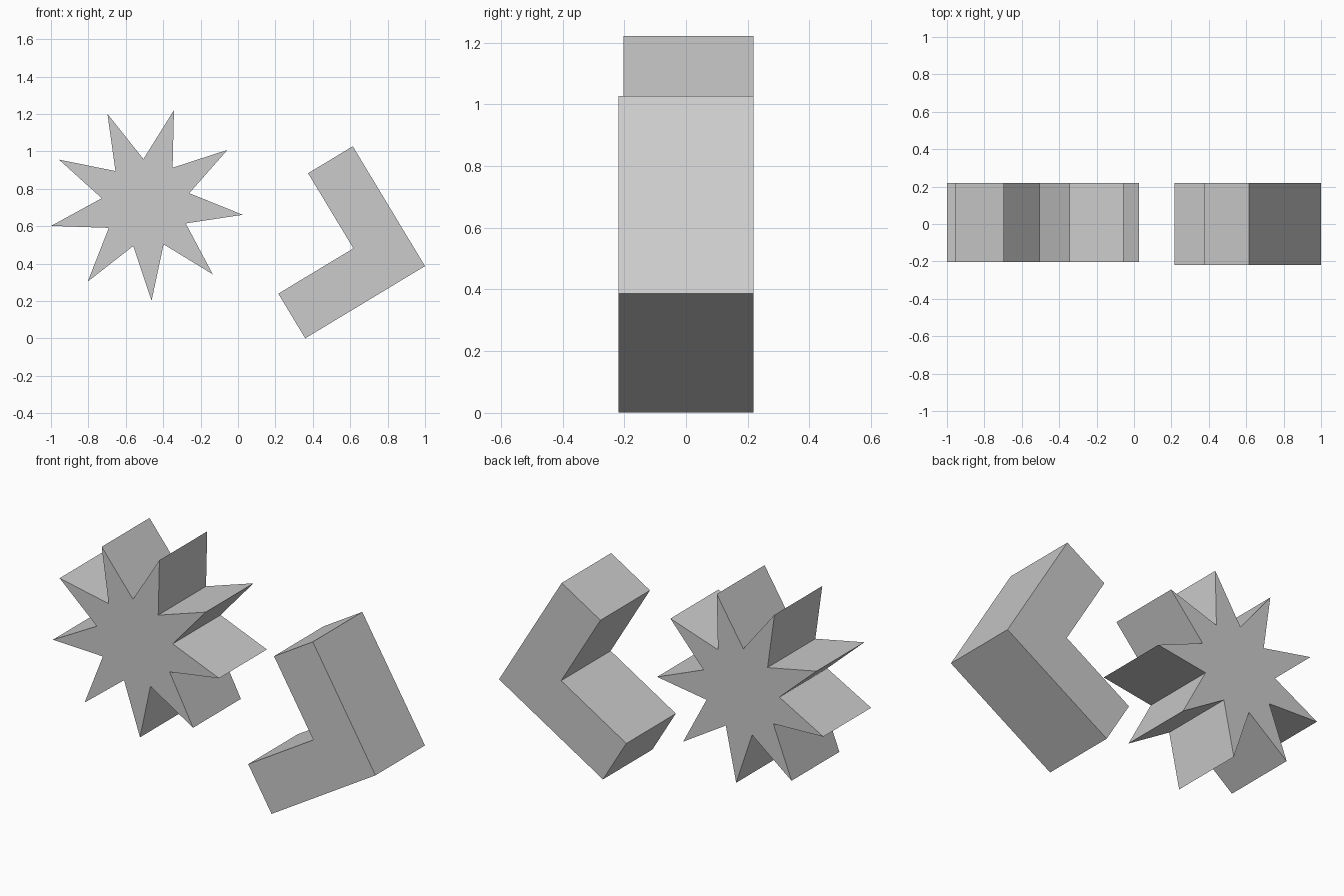
import bpy, bmesh
from math import sin, cos, radians
from mathutils import Vector

if "Cube" in bpy.data.objects:
    bpy.data.objects.remove(bpy.data.objects["Cube"])


def prism(name, outline, y0, y1):
    """Extrude an x-z outline from y0 to y1."""
    bm = bmesh.new()
    face = bm.faces.new([bm.verts.new((x, y0, z)) for x, z in outline])
    res = bmesh.ops.extrude_face_region(bm, geom=[face], use_keep_orig=True)
    new = [v for v in res["geom"] if isinstance(v, bmesh.types.BMVert)]
    bmesh.ops.translate(bm, verts=new, vec=(0, y1 - y0, 0))
    bmesh.ops.recalc_face_normals(bm, faces=bm.faces)
    mesh = bpy.data.meshes.new(name)
    bm.to_mesh(mesh)
    bm.free()
    obj = bpy.data.objects.new(name, mesh)
    bpy.context.collection.objects.link(obj)
    return obj


# Nine-pointed star
cx, cz, tip, notch = -0.492, 0.722, 0.521, 0.238
star = []
for i in range(18):
    a = radians(-6.7 + 20 * i)
    r = notch if i % 2 else tip
    star.append((cx + r * cos(a), cz + r * sin(a)))
prism("star", star, -0.203, 0.218)

# L-shaped bracket with equal arms, tilted about its outer corner
corner = Vector((1.0, 0.387))
tilt = radians(31.1)
u = Vector((-cos(tilt), -sin(tilt)))
v = Vector((-sin(tilt), cos(tilt)))
arm, thick = 0.748, 0.279
local = [(0, 0), (arm, 0), (arm, thick), (thick, thick), (thick, arm), (0, arm)]
prism("l_bracket", [corner + u * a + v * b for a, b in local], -0.218, 0.218)
